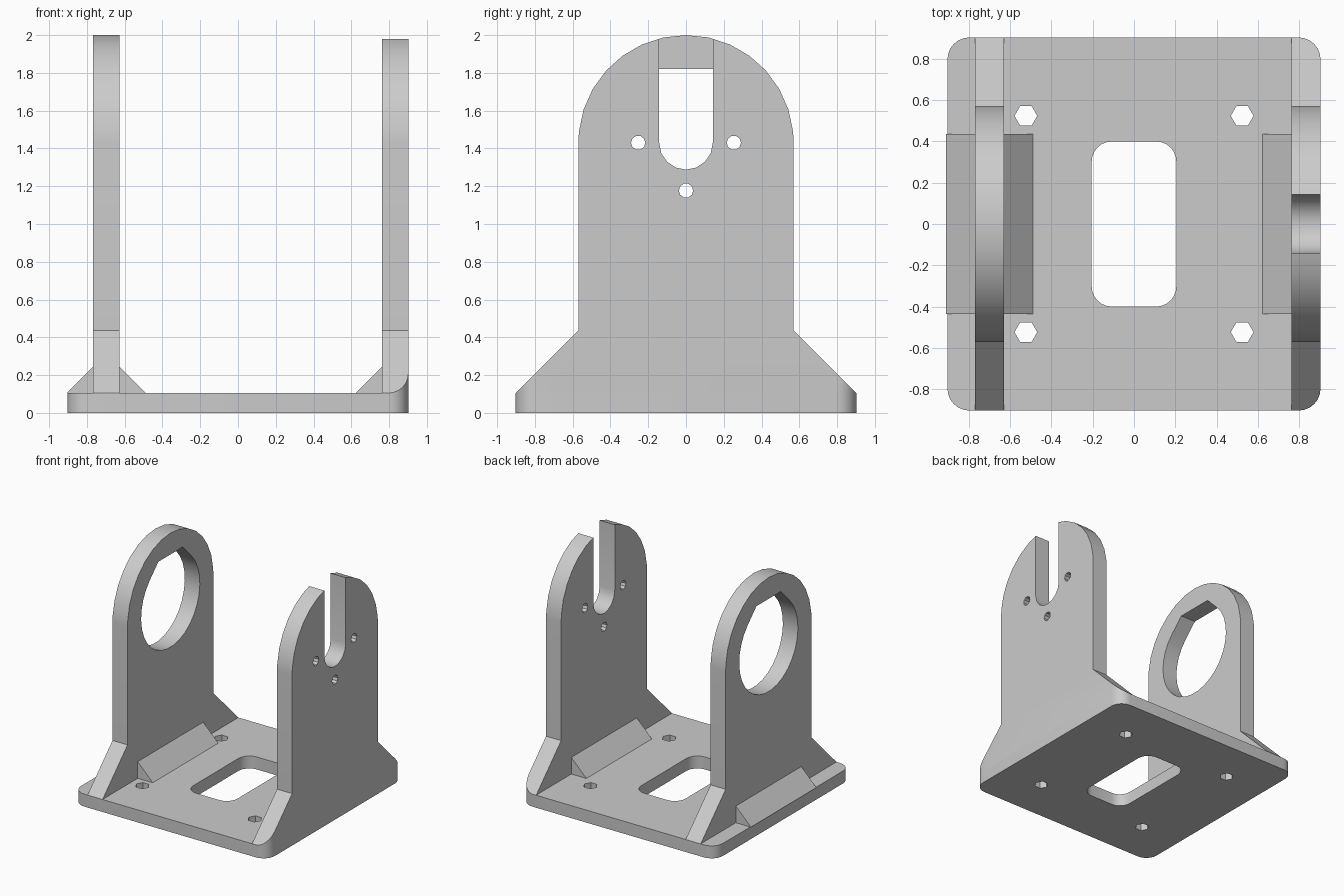
import bpy, bmesh
from math import sin, cos, radians, sqrt
from mathutils import Vector

cube = bpy.data.objects.get("Cube")
if cube:
    bpy.data.objects.remove(cube, do_unlink=True)

HALF = 0.902        # half width of the base
BASE_T = 0.105      # base thickness
AXIS = 1.43         # height of the bore axis
DOME = 0.57         # dome radius and half width of the walls
RIM = 0.14          # wall thickness and gusset leg

grey = bpy.data.materials.new("plain grey")
grey.diffuse_color = (0.6, 0.6, 0.6, 1)
grey.use_nodes = True
grey.node_tree.nodes["Principled BSDF"].inputs["Base Color"].default_value = (0.6, 0.6, 0.6, 1)


def arc(cx, cy, r, start, end, steps):
    """Points along an arc, angles in degrees."""
    angles = [radians(start + (end - start) * i / steps) for i in range(steps + 1)]
    return [(cx + r * cos(a), cy + r * sin(a)) for a in angles]


def circle(cx, cy, r, n):
    return arc(cx, cy, r, 0, 360, n)[:-1]


def rounded_rect(hx, hy, r, steps=6):
    pts = []
    for i, (sx, sy) in enumerate([(1, 1), (-1, 1), (-1, -1), (1, -1)]):
        pts += arc(sx * (hx - r), sy * (hy - r), r, i * 90, i * 90 + 90, steps)
    return pts


def prism(name, pts, lo, hi, axis="z"):
    """Extrude a flat profile from lo to hi along an axis."""
    place = {"x": lambda u, v, w: Vector((w, u, v)),
             "y": lambda u, v, w: Vector((u, w, v)),
             "z": lambda u, v, w: Vector((u, v, w))}[axis]
    bm = bmesh.new()
    face = bm.faces.new([bm.verts.new(place(u, v, lo)) for u, v in pts])
    ext = bmesh.ops.extrude_face_region(bm, geom=[face])
    moved = [g for g in ext["geom"] if isinstance(g, bmesh.types.BMVert)]
    bmesh.ops.translate(bm, verts=moved, vec=place(0, 0, hi - lo))
    bmesh.ops.recalc_face_normals(bm, faces=bm.faces)
    mesh = bpy.data.meshes.new(name)
    bm.to_mesh(mesh)
    bm.free()
    mesh.materials.append(grey)
    ob = bpy.data.objects.new(name, mesh)
    bpy.context.collection.objects.link(ob)
    return ob


def select_only(ob):
    bpy.ops.object.select_all(action="DESELECT")
    ob.select_set(True)
    bpy.context.view_layer.objects.active = ob


def boolean(ob, tool, operation="DIFFERENCE"):
    """Apply a boolean and discard the tool."""
    tool.hide_render = True
    mod = ob.modifiers.new("cut", "BOOLEAN")
    mod.object, mod.operation, mod.solver = tool, operation, "EXACT"
    select_only(ob)
    bpy.ops.object.modifier_apply(modifier=mod.name)
    bpy.data.objects.remove(tool, do_unlink=True)


def wall_profile(top):
    """Flared foot and straight sides around the given top outline."""
    flare = BASE_T + HALF - DOME
    return [(-HALF, BASE_T), (HALF, BASE_T), (DOME, flare)] + top + [(-DOME, flare)]


# Base plate with window and four hexagonal bolt holes
base = prism("base_plate", rounded_rect(HALF, HALF, 0.105), 0, BASE_T)
boolean(base, prism("cutter", rounded_rect(0.205, 0.4, 0.1), -0.1, 0.3))
for sx in (-1, 1):
    for sy in (-1, 1):
        boolean(base, prism("cutter", circle(sx * 0.523, sy * 0.523, 0.055, 6), -0.1, 0.3))

# Domed outline shared by both walls
dome = [(DOME, AXIS)] + arc(0, AXIS, DOME, 6, 174, 14) + [(-DOME, AXIS)]

# Bore wall: round hole with a flat-topped teardrop roof
bore_wall = prism("bore_wall", wall_profile(dome), -0.768, -0.768 + RIM, "x")
R = 0.39
flat = R * (sqrt(2) - 1)
teardrop = arc(0, AXIS, R, 135, 405, 23) + [(flat, AXIS + R), (-flat, AXIS + R)]
boolean(bore_wall, prism("cutter", teardrop, -1, -0.5, "x"))

# Slotted wall: open slot, three screw holes, foot trimmed to the base corners
slot_wall = prism("slotted_wall", wall_profile(dome), HALF - RIM, HALF, "x")
slot = arc(0, AXIS, 0.142, 180, 360, 8) + [(0.142, 2.2), (-0.142, 2.2)]
boolean(slot_wall, prism("cutter", slot, 0.5, 1.1, "x"))
for y, z in [(-0.253, AXIS), (0.253, AXIS), (0, AXIS - 0.253)]:
    boolean(slot_wall, prism("cutter", circle(y, z, 0.038, 10), 0.5, 1.1, "x"))
boolean(slot_wall, prism("trim", rounded_rect(HALF, HALF, 0.105), 0, 2.2), "INTERSECT")

# Triangular gussets along the wall feet
gussets = []
for name, x, side in [("bore_outer_gusset", -0.768, -1),
                      ("bore_inner_gusset", -0.768 + RIM, 1),
                      ("slot_inner_gusset", HALF - RIM, -1)]:
    tri = [(x, BASE_T), (x + side * RIM, BASE_T), (x, BASE_T + RIM)]
    gussets.append(prism(name, tri, -0.435, 0.435, "y"))

# Smooth curved surfaces, keep edges sharp
for ob in [base, bore_wall, slot_wall] + gussets:
    select_only(ob)
    bpy.ops.object.shade_smooth_by_angle(angle=radians(30))
